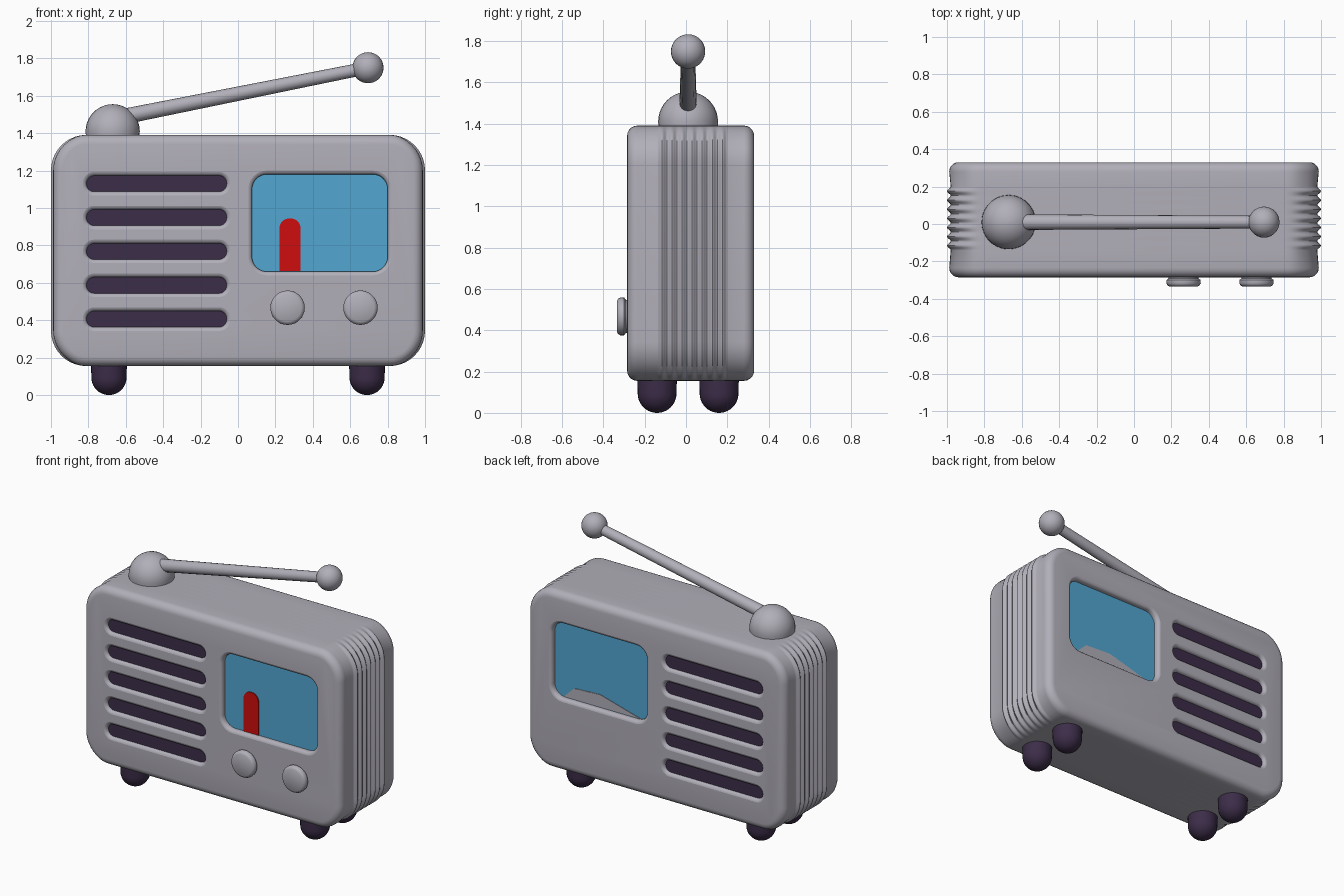
import bpy, bmesh, math
from mathutils import Vector

if "Cube" in bpy.data.objects:
    bpy.data.objects.remove(bpy.data.objects["Cube"])

FRONT, BACK = -0.285, 0.33


def material(name, rgb):
    m = bpy.data.materials.new(name)
    m.diffuse_color = (*rgb, 1)
    m.use_nodes = True
    m.node_tree.nodes["Principled BSDF"].inputs["Base Color"].default_value = m.diffuse_color
    return m


GREY = material("warm grey", (0.44, 0.425, 0.48))
DARK = material("dark purple", (0.045, 0.026, 0.066))
BLUE = material("screen blue", (0.085, 0.385, 0.64))
RED = material("needle red", (0.62, 0.004, 0.004))


def rounded_rect(cx, cz, hw, hh, r, n=8):
    pts = []
    for i, (sx, sz) in enumerate([(1, 1), (-1, 1), (-1, -1), (1, -1)]):
        for k in range(n + 1):
            a = math.pi / 2 * (i + k / n)
            pts.append((cx + sx * (hw - r) + r * math.cos(a),
                        cz + sz * (hh - r) + r * math.sin(a)))
    return pts


def add_loft(bm, rings):
    """Skin closed rings of equal length and cap both ends."""
    vs = [[bm.verts.new(p) for p in ring] for ring in rings]
    n = len(vs[0])
    for a, b in zip(vs, vs[1:]):
        for i in range(n):
            j = (i + 1) % n
            bm.faces.new((a[i], a[j], b[j], b[i]))
    bm.faces.new(vs[0])
    bm.faces.new(vs[-1])


def finish(bm, name, mat, angle=35):
    bmesh.ops.remove_doubles(bm, verts=bm.verts, dist=1e-5)
    bmesh.ops.recalc_face_normals(bm, faces=bm.faces)
    me = bpy.data.meshes.new(name)
    bm.to_mesh(me)
    bm.free()
    me.materials.append(mat)
    ob = bpy.data.objects.new(name, me)
    bpy.context.collection.objects.link(ob)
    smooth(ob, angle)
    return ob


def smooth(ob, angle=35):
    bpy.ops.object.select_all(action='DESELECT')
    ob.select_set(True)
    bpy.context.view_layer.objects.active = ob
    bpy.ops.object.shade_smooth_by_angle(angle=math.radians(angle))


def lathe(name, profile, origin, axis, mat, n=28):
    """Turn (radius, distance) pairs around an axis."""
    q = Vector(axis).to_track_quat('Z', 'Y')
    bm = bmesh.new()
    add_loft(bm, [[Vector(origin) + q @ Vector((r * math.cos(math.tau * i / n),
                                                r * math.sin(math.tau * i / n), d))
                   for i in range(n)] for r, d in profile])
    return finish(bm, name, mat)


def arc(r, d, a0, a1, n=10):
    return [(max(r * math.cos(t), 0.001), d + r * math.sin(t)) for t in
            (math.radians(a0 + (a1 - a0) * k / n) for k in range(n + 1))]


def plate(name, outline, y0, y1, mat):
    bm = bmesh.new()
    add_loft(bm, [[(x, y, z) for x, z in outline] for y in (y0, y1)])
    return finish(bm, name, mat)


# Body: rounded case with vertical ridges wrapping the two sides
E = 0.05
steps = [math.pi / 2 * k / 5 for k in range(6)]
stations = [(FRONT + E * (1 - math.sin(t)), E * (1 - math.cos(t)), 0.012) for t in reversed(steps)]
stations = sorted(stations)
R0, R1, RIDGES = -0.14, 0.20, 7
for k in range(RIDGES * 8 + 1):
    u = k / (RIDGES * 8)
    stations.append((R0 + (R1 - R0) * u, 0, 0.02 * (0.5 + 0.5 * math.cos(math.tau * RIDGES * u))))
stations += sorted((BACK - E * (1 - math.sin(t)), E * (1 - math.cos(t)), 0.012) for t in steps)
rings = []
for y, t, groove in stations:
    ring = []
    for x, z in rounded_rect(0, 0.773, 1 - t, 0.618 - t, 0.19 - t, 10):
        w = min(1, max(0, (abs(x) - 0.82) / 0.1))
        ring.append((x - math.copysign(w * groove, x), y, z))
    rings.append(ring)
bm = bmesh.new()
add_loft(bm, rings)
body = finish(bm, "body", GREY)

# Recesses with softened rims, on the front and the back
DEPTH = 0.04
SCREEN = (0.4375, 0.92, 0.3625, 0.26, 0.08)
SLOTS = [(-0.435, 1.13 - 0.181 * i, 0.375, 0.043, 0.042) for i in range(5)]
bm = bmesh.new()
for face, s in ((FRONT, 1), (BACK, -1)):
    for cx, cz, hw, hh, r in [SCREEN] + SLOTS:
        add_loft(bm, [[(x, face + s * d, z) for x, z in
                       rounded_rect(cx, cz, hw + g, hh + g, r + g)]
                      for d, g in ((-0.02, 0.02), (0, 0.02), (0.003, 0.011),
                                   (0.009, 0.004), (0.02, 0), (DEPTH, 0))])
cutter = finish(bm, "recess_cutter", GREY)
cutter.hide_render = True
mod = body.modifiers.new("recesses", 'BOOLEAN')
mod.operation, mod.solver, mod.object = 'DIFFERENCE', 'EXACT', cutter
bpy.context.view_layer.objects.active = body
bpy.ops.object.modifier_apply(modifier=mod.name)
bpy.data.objects.remove(cutter)
smooth(body)

# Screens and dark slot floors
for side, face, s in (("front", FRONT, 1), ("back", BACK, -1)):
    plate(side + "_screen", rounded_rect(*SCREEN), face + s * 0.043, face + s * 0.036, BLUE)
    for i, slot in enumerate(SLOTS):
        plate(f"{side}_speaker_slot_{i + 1}", rounded_rect(*slot),
              face + s * 0.043, face + s * 0.022, DARK)

# Tuning needle, and the grey sill at the foot of the back screen
needle = [(x, max(z, 0.662)) for x, z in rounded_rect(0.278, 0.765, 0.057, 0.18, 0.055)]
plate("tuning_needle", needle, FRONT + 0.037, FRONT + 0.029, RED)
plate("back_screen_sill", [(0.73, 0.663), (0.65, 0.74), (0.45, 0.75), (0.14, 0.665)],
      BACK - 0.037, BACK - 0.032, GREY)

# Knobs
for i, x in enumerate((0.265, 0.655)):
    lathe(f"knob_{i + 1}", [(0.08, -0.01), (0.08, 0.006), (0.091, 0.014), (0.092, 0.032),
                            (0.086, 0.043), (0.074, 0.05), (0.001, 0.05)],
          (x, FRONT, 0.467), (0, -1, 0), GREY)

# Feet
for x in (-0.69, 0.69):
    for y in (-0.14, 0.16):
        lathe("foot", arc(0.094, 0.094, -90, 0) + [(0.096, 0.17)], (x, y, 0), (0, 0, 1), DARK)

# Aerial: dome, tapered rod and end ball
lathe("aerial_dome", [(0.143, -0.03)] + arc(0.145, 0, 0, 90), (-0.67, 0.01, 1.41), (0, 0, 1), GREY)
a, b = Vector((-0.64, 0.01, 1.483)), Vector((0.695, 0.01, 1.75))
lathe("aerial_rod", [(0.042, 0), (0.034, (b - a).length)], a, b - a, GREY, 16)
lathe("aerial_ball", arc(0.083, 0, -90, 90, 18), b, (0, 0, 1), GREY)
